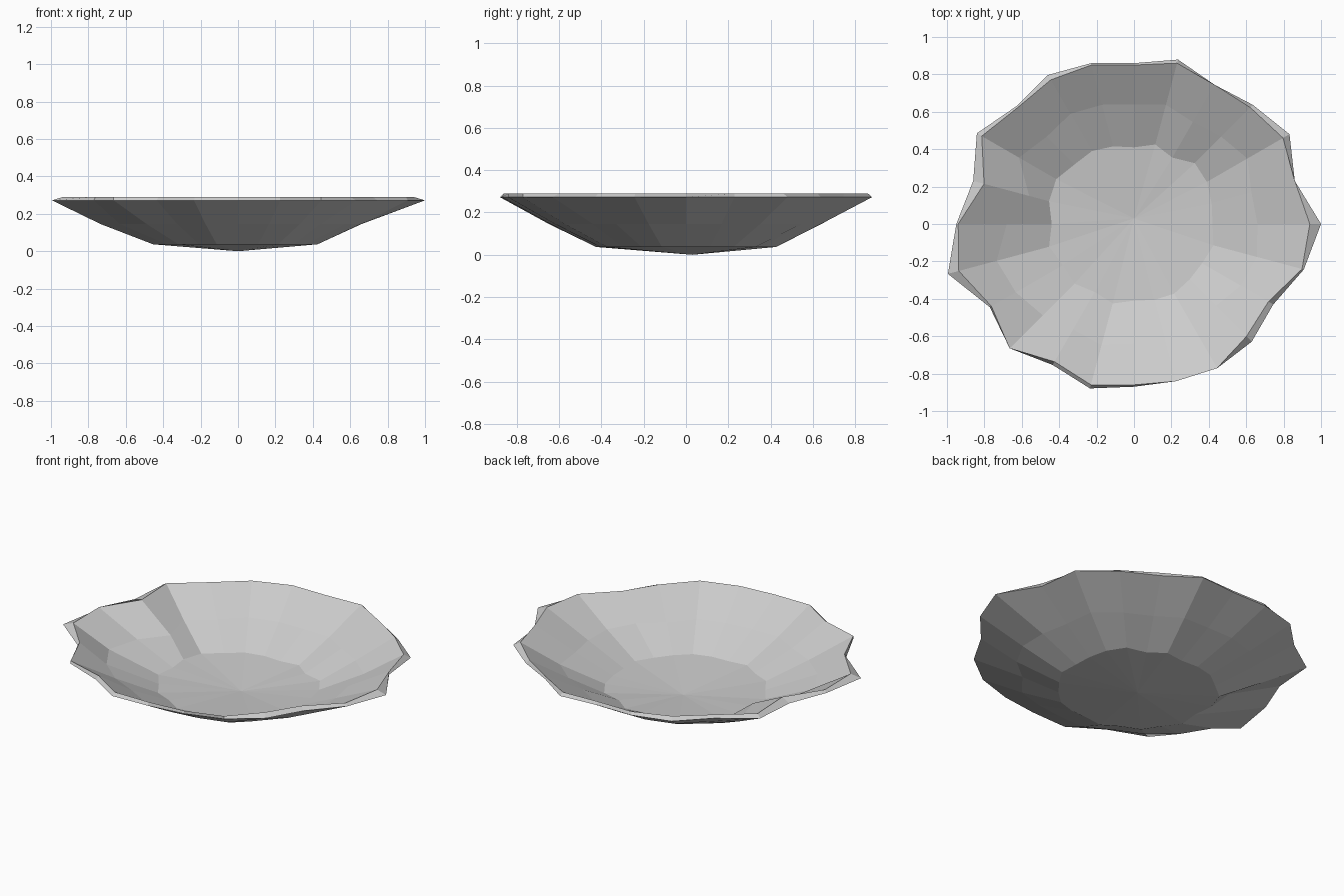
import bpy
import bmesh
from math import cos, sin, tau

default_cube = bpy.data.objects.get("Cube")
if default_cube:
    bpy.data.objects.remove(default_cube, do_unlink=True)

# One plain grey for the whole dish
grey = bpy.data.materials.new("pale_grey")
grey.use_nodes = True
colour = (0.6, 0.6, 0.6, 1)
grey.diffuse_color = colour
grey.node_tree.nodes["Principled BSDF"].inputs["Base Color"].default_value = colour

# Radii in hundredths, counter-clockwise from +x, one per spoke
outer_rim = [100, 89, 96, 90, 86, 91, 86, 89, 92, 89, 97, 89,
             95, 103, 89, 94, 87, 91, 87, 87, 89, 89, 86, 94]
inner_rim = [94, 89, 92, 88, 86, 89, 85, 88, 89, 88, 94, 83,
             94, 97, 88, 94, 85, 89, 86, 87, 89, 85, 83, 93]
waist = [66, 65, 70, 66, 63, 66, 64, 66, 68, 66, 71, 58,
         68, 76, 73, 69, 65, 67, 64, 64, 66, 62, 66, 68]
base = [42, 43, 45, 46, 41, 44, 41, 43, 45, 45, 48, 47,
        44, 47, 44, 45, 42, 44, 41, 42, 43, 42, 42, 44]
spokes = len(base)
thickness = 0.018


def add_ring(bm, radii, height):
    """Place one irregular ring of vertices."""
    ring = []
    for spoke, radius in enumerate(radii):
        angle = tau * spoke / spokes
        ring.append(bm.verts.new((radius / 100 * cos(angle),
                                  radius / 100 * sin(angle), height)))
    return ring


def bridge(bm, lower, upper):
    """Join two neighbouring rings with a band of faces."""
    for i in range(spokes):
        j = (i + 1) % spokes
        bm.faces.new((lower[i], lower[j], upper[j], upper[i]))


def add_skin(bm, rim, rim_height, lift):
    """Build one side of the dish and return its rim ring."""
    centre = bm.verts.new((0, 0.03, lift))
    rings = [add_ring(bm, base, 0.037 + lift),
             add_ring(bm, waist, 0.145 + lift),
             add_ring(bm, rim, rim_height)]
    for i in range(spokes):
        bm.faces.new((centre, rings[0][i], rings[0][(i + 1) % spokes]))
    for lower, upper in zip(rings, rings[1:]):
        bridge(bm, lower, upper)
    return rings[-1]


# Outer and inner skins, closed by the sloping lip
bm = bmesh.new()
outside = add_skin(bm, outer_rim, 0.272, 0)
inside = add_skin(bm, inner_rim, 0.29, thickness)
bridge(bm, outside, inside)
bmesh.ops.recalc_face_normals(bm, faces=bm.faces)

mesh = bpy.data.meshes.new("faceted_dish")
bm.to_mesh(mesh)
bm.free()
mesh.materials.append(grey)
dish = bpy.data.objects.new("faceted_dish", mesh)
bpy.context.collection.objects.link(dish)
